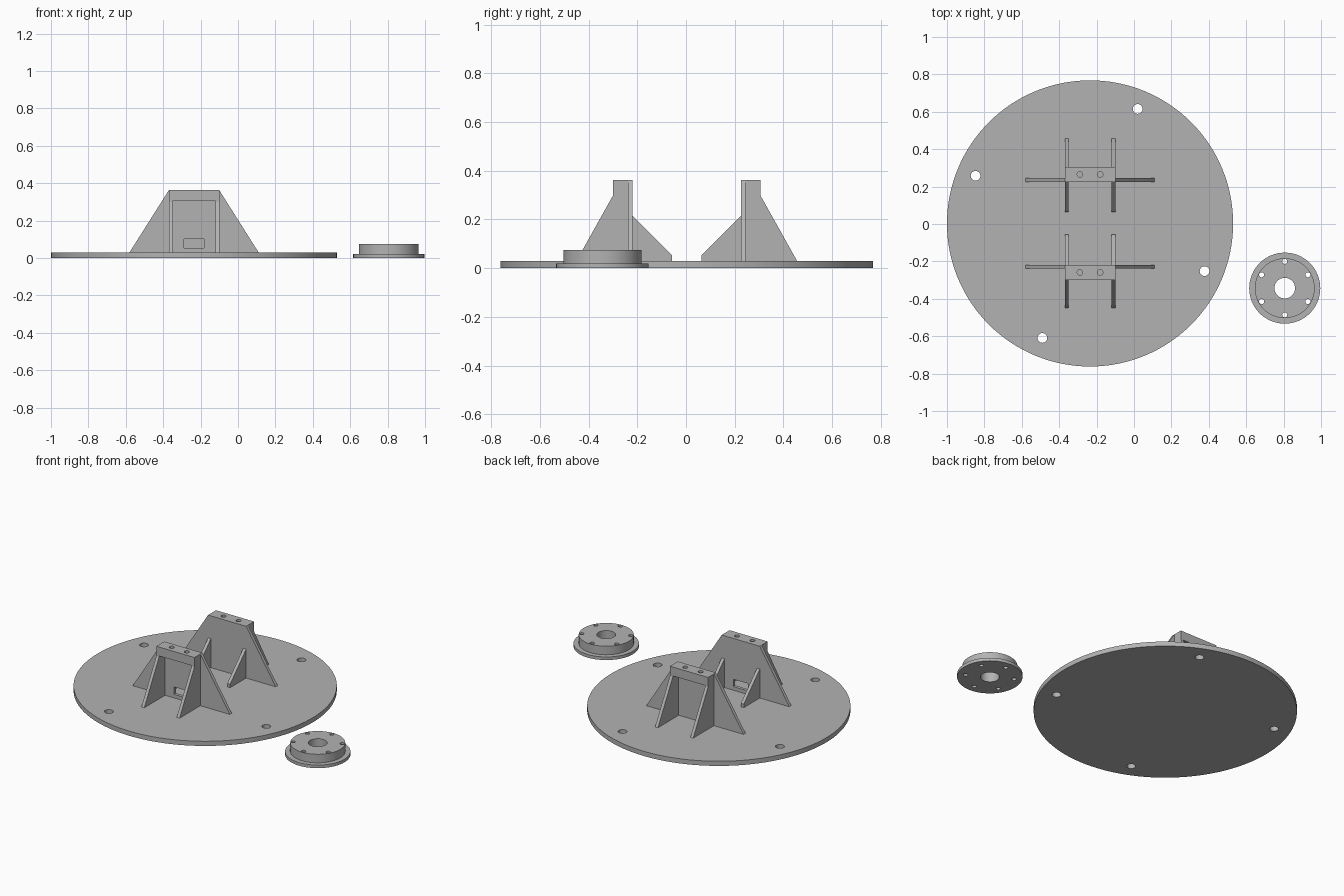
import bpy
import bmesh
from math import cos, sin, radians
from mathutils import Matrix, Vector

cube = bpy.data.objects.get("Cube")
if cube:
    bpy.data.objects.remove(cube, do_unlink=True)

grey = bpy.data.materials.new("machined_grey")
grey.use_nodes = True
colour = (0.45, 0.45, 0.45, 1)
grey.diffuse_color = colour
grey.node_tree.nodes["Principled BSDF"].inputs["Base Color"].default_value = colour

CX, CY = -0.235, 0.003      # centre of the base disc
TOP = 0.03                  # top of the base disc


def finish(name, bm):
    bmesh.ops.recalc_face_normals(bm, faces=bm.faces)
    mesh = bpy.data.meshes.new(name)
    bm.to_mesh(mesh)
    bm.free()
    mesh.materials.append(grey)
    ob = bpy.data.objects.new(name, mesh)
    bpy.context.collection.objects.link(ob)
    return ob


def select(ob):
    bpy.ops.object.select_all(action='DESELECT')
    ob.select_set(True)
    bpy.context.view_layer.objects.active = ob


def smooth(ob):
    select(ob)
    bpy.ops.object.shade_smooth_by_angle(angle=radians(30))


def add_cylinder(bm, x, y, r, z0, z1, segments=32):
    place = Matrix.Translation((x, y, (z0 + z1) / 2))
    bmesh.ops.create_cone(bm, cap_ends=True, segments=segments, radius1=r,
                          radius2=r, depth=z1 - z0, matrix=place)


def add_box(bm, x0, x1, y0, y1, z0, z1):
    place = (Matrix.Translation(((x0 + x1) / 2, (y0 + y1) / 2, (z0 + z1) / 2))
             @ Matrix.Diagonal((x1 - x0, y1 - y0, z1 - z0, 1)))
    bmesh.ops.create_cube(bm, size=1, matrix=place)


def prism(name, points, thickness):
    """Extrude a closed outline of 3D points along a thickness vector."""
    bm = bmesh.new()
    face = bm.faces.new([bm.verts.new(p) for p in points])
    result = bmesh.ops.extrude_face_region(bm, geom=[face], use_keep_orig=True)
    moved = [v for v in result["geom"] if isinstance(v, bmesh.types.BMVert)]
    bmesh.ops.translate(bm, verts=moved, vec=Vector(thickness))
    return finish(name, bm)


def cut(ob, bm):
    """Cut every solid in bm out of ob."""
    cutter = finish("cutter", bm)
    cutter.hide_render = True
    mod = ob.modifiers.new("cut", 'BOOLEAN')
    mod.operation = 'DIFFERENCE'
    mod.solver = 'EXACT'
    mod.object = cutter
    select(ob)
    bpy.ops.object.modifier_apply(modifier=mod.name)
    bpy.data.objects.remove(cutter, do_unlink=True)


def ring_of_holes(bm, x, y, ring, r, count, start):
    for i in range(count):
        a = radians(start + 360 * i / count)
        add_cylinder(bm, x + ring * cos(a), y + ring * sin(a), r, -0.1, 0.2, 24)


# Base disc with four mounting holes
bm = bmesh.new()
add_cylinder(bm, CX, CY, 0.765, 0, TOP, 128)
base = finish("base_disc", bm)
holes = bmesh.new()
ring_of_holes(holes, CX, CY, 0.663, 0.026, 4, 67.4)
cut(base, holes)
smooth(base)

# Separate flanged hub: stepped profile spun round its axis, then drilled
HX, HY = 0.806, -0.343
bm = bmesh.new()
outline = [(0.055, 0), (0.19, 0), (0.19, 0.02), (0.16, 0.02), (0.16, 0.075), (0.055, 0.075)]
verts = [bm.verts.new((HX + r, HY, z)) for r, z in outline]
edges = [bm.edges.new((verts[i - 1], verts[i])) for i in range(len(verts))]
bmesh.ops.spin(bm, geom=verts + edges, cent=(HX, HY, 0), axis=(0, 0, 1),
               angle=radians(360), steps=64, use_merge=True)
bmesh.ops.remove_doubles(bm, verts=bm.verts, dist=0.0001)
hub = finish("flanged_hub", bm)
holes = bmesh.new()
ring_of_holes(holes, HX, HY, 0.143, 0.0135, 6, 90)
cut(hub, holes)
smooth(hub)

# Two facing brackets, mirrored front to back
HALF, WEB = 0.135, 0.02     # half width of the bracket, plate thickness
HIGH, UNDER = 0.362, 0.305  # top and underside of the head block
IN, OUT = 0.222, 0.302      # inner and outer face of the head block
rib_outline = [(0.06, TOP), (0.06, 0.053), (IN, 0.215), (IN, HIGH),
               (OUT, HIGH), (OUT, 0.3), (0.453, TOP)]
wall_outline = [(-0.345, TOP), (-HALF, HIGH), (HALF, HIGH), (0.345, TOP)]

for side, s in (("front", -1), ("back", 1)):
    # Upright wall with sloping wings
    wall = prism(side + "_wall", [(CX + x, CY + s * IN, z) for x, z in wall_outline],
                 (0, s * WEB, 0))
    if side == "front":
        # Cable slot
        slot = bmesh.new()
        add_box(slot, CX - 0.053, CX + 0.053, -0.4, -0.1, 0.053, 0.1)
        cut(wall, slot)

    # Pair of side ribs
    for label, x in (("right", -HALF), ("left", HALF - WEB)):
        prism(f"{side}_{label}_rib", [(CX + x, CY + s * y, z) for y, z in rib_outline],
              (WEB, 0, 0))

    # Head block with two bolt holes
    bm = bmesh.new()
    ends = sorted((CY + s * (IN + WEB), CY + s * OUT))
    add_box(bm, CX - HALF + WEB, CX + HALF - WEB, ends[0], ends[1], UNDER, HIGH)
    head = finish(side + "_head_block", bm)
    holes = bmesh.new()
    for x in (-0.054, 0.054):
        add_cylinder(holes, CX + x, CY + s * 0.262, 0.015, 0.25, 0.4, 24)
    cut(head, holes)
    smooth(head)
